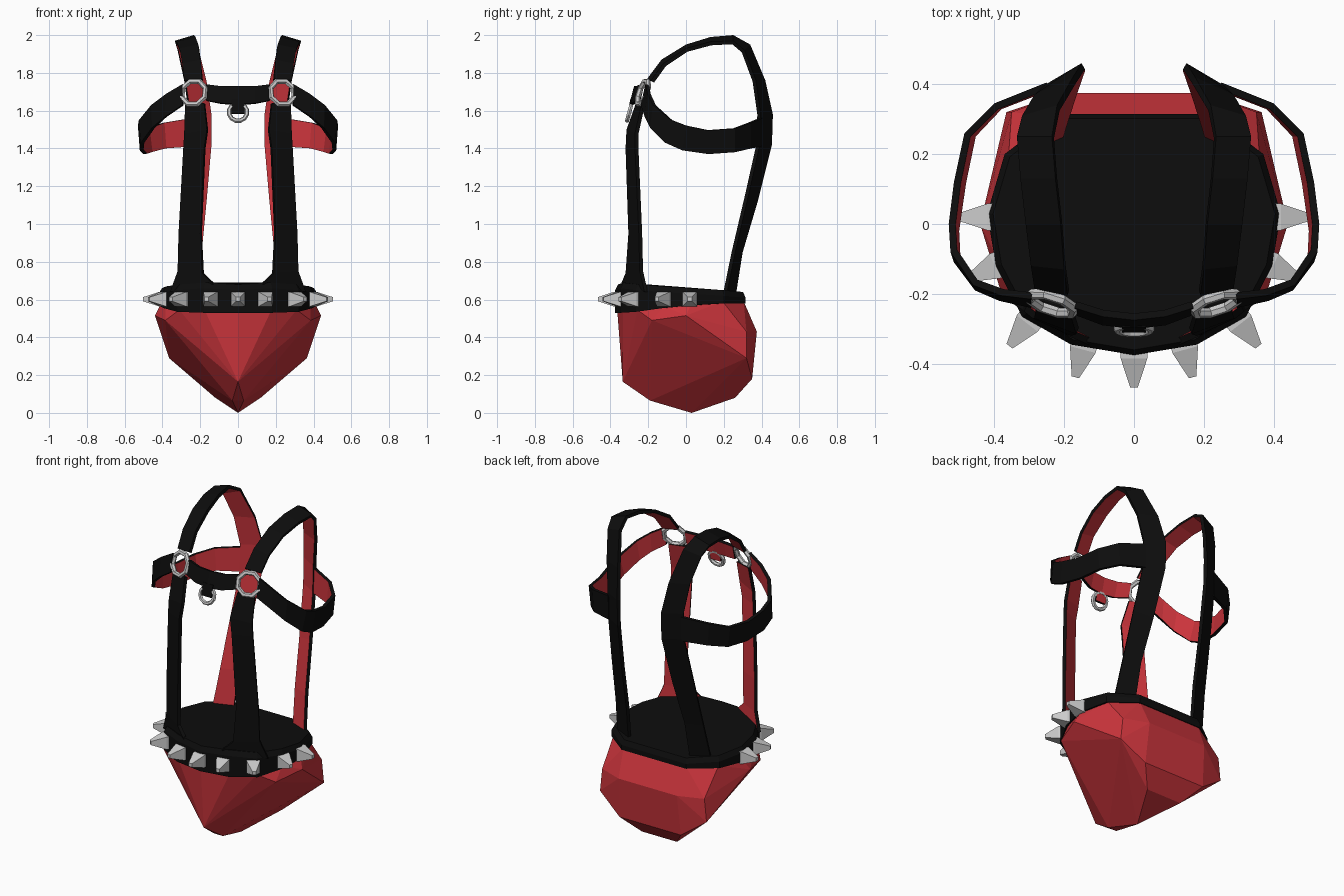
import bpy, bmesh, math
from mathutils import Matrix, Vector

if "Cube" in bpy.data.objects:
    bpy.data.objects.remove(bpy.data.objects["Cube"])


def mat(name, col):
    m = bpy.data.materials.new(name)
    m.diffuse_color = (*col, 1)
    m.use_nodes = True
    m.node_tree.nodes["Principled BSDF"].inputs["Base Color"].default_value = m.diffuse_color
    return m


BLACK = mat("black_leather", (0.004, 0.004, 0.004))
RED = mat("red_lining", (0.6, 0.035, 0.045))


def make(name, bm, *mats):
    me = bpy.data.meshes.new(name)
    bm.to_mesh(me)
    bm.free()
    ob = bpy.data.objects.new(name, me)
    bpy.context.collection.objects.link(ob)
    for m in mats:
        me.materials.append(m)
    return ob


def strap(name, rows, mirror=True):
    """Ribbon between two edges: black outside, red lining inside."""
    bm = bmesh.new()
    vs = [(bm.verts.new(r[:3]), bm.verts.new(r[3:])) for r in rows]
    for (a, b), (c, d) in zip(vs, vs[1:]):
        bm.faces.new((a, b, d, c))
    bm.normal_update()
    core = Vector((0, 0.05, 1.3))
    if sum(f.normal.dot(f.calc_center_median() - core) for f in bm.faces) < 0:
        bmesh.ops.reverse_faces(bm, faces=bm.faces[:])
    ob = make(name, bm, BLACK, RED)
    s = ob.modifiers.new("thickness", 'SOLIDIFY')
    s.thickness, s.offset, s.material_offset = 0.02, -1, 1
    if mirror:
        ob.modifiers.new("mirror", 'MIRROR').use_mirror_merge = False
    return ob


# straps: each row is one edge point followed by the opposite edge point
strap("front_strap", [
    (.36, -.22, .64, .13, -.345, .68), (.32, -.245, .75, .19, -.32, .74),
    (.315, -.25, .95, .20, -.305, .95), (.29, -.27, 1.4, .18, -.32, 1.4),
    (.285, -.27, 1.48, .165, -.315, 1.5), (.28, -.235, 1.64, .18, -.265, 1.64)])
strap("shoulder_back_strap", [
    (.285, -.185, 1.76, .19, -.205, 1.77), (.295, -.12, 1.85, .20, -.13, 1.87),
    (.31, 0, 1.93, .21, 0, 1.95), (.325, .13, 1.965, .225, .13, 1.99),
    (.335, .25, 1.97, .235, .25, 2.0), (.32, .31, 1.92, .22, .34, 1.95),
    (.285, .37, 1.76, .175, .42, 1.76), (.26, .395, 1.58, .15, .46, 1.58),
    (.26, .39, 1.42, .15, .455, 1.42), (.28, .33, 1.15, .175, .38, 1.12),
    (.30, .26, .85, .20, .30, .85), (.32, .215, .63, .21, .265, .63)])
strap("arm_strap", [
    (.295, -.215, 1.74, .295, -.24, 1.63), (.38, -.205, 1.69, .385, -.22, 1.57),
    (.46, -.175, 1.63, .455, -.19, 1.51), (.525, -.08, 1.55, .515, -.11, 1.43),
    (.53, 0, 1.52, .52, -.02, 1.39), (.515, .12, 1.495, .50, .12, 1.37),
    (.485, .26, 1.505, .47, .26, 1.38), (.40, .345, 1.535, .39, .345, 1.4),
    (.25, .405, 1.56, .25, .40, 1.41)])
half = [(.17, -.24, 1.74, .17, -.26, 1.655), (.09, -.265, 1.73, .09, -.29, 1.64)]
flip = [(-a, b, c, -d, e, f) for a, b, c, d, e, f in half]
strap("chest_strap", half + [(0, -.275, 1.73, 0, -.30, 1.635)] + flip[::-1], False)
strap("ring_tab", [(.035, -.295, 1.66, -.035, -.295, 1.66),
                   (.035, -.31, 1.585, -.035, -.31, 1.585)], False)

# belt with closed top: x, y, lower z, upper z
belt = [(0, -.375, .53, .68), (.18, -.345, .53, .69), (.32, -.265, .535, .68),
        (.395, -.12, .555, .67), (.42, .03, .57, .66), (.37, .2, .58, .65),
        (.22, .315, .58, .64)]
loop = belt + [(-x, y, a, b) for x, y, a, b in belt[:0:-1]]
bm = bmesh.new()
low = [bm.verts.new((x, y, a)) for x, y, a, b in loop]
mid = [bm.verts.new((x, y, b - .03)) for x, y, a, b in loop]
top = [bm.verts.new((x * .96, y * .96, b)) for x, y, a, b in loop]
n = len(loop)
for p, q in ((low, mid), (mid, top)):
    for i in range(n):
        j = (i + 1) % n
        bm.faces.new((p[i], p[j], q[j], q[i]))
bm.faces.new(top)
bm.faces.new(low[::-1])
make("belt", bm, BLACK)

# faceted brief: hull of the waist, leg edges, seat and crotch points
pts = [(x * .97, y * .97, a + .01) for x, y, a, b in belt] + [
    (.44, 0, .515), (.385, -.18, .49), (0, -.335, .165), (.03, -.19, .065),
    (0, .03, 0), (.12, .26, .08), (.21, .35, .18), (.365, .32, .29),
    (.2, .375, .43), (.35, .32, .43)]
bm = bmesh.new()
for x, y, z in pts:
    bm.verts.new((x, y, z))
    if x > 0:
        bm.verts.new((-x, y, z))
bmesh.ops.convex_hull(bm, input=bm.verts[:])
bmesh.ops.delete(bm, geom=[v for v in bm.verts if not v.link_faces], context='VERTS')
bmesh.ops.recalc_face_normals(bm, faces=bm.faces[:])
make("brief", bm, RED)

# square studs: short block then taper, pointing away from the belt
spots = [(0, -.36, 0)] + [(s * x, y, s * a) for s in (1, -1) for x, y, a in
                          ((.14, -.335, 15), (.29, -.265, 38), (.375, -.11, 65), (.395, .02, 90))]
for x, y, ang in spots:
    bm = bmesh.new()
    rings = []
    for w, d in ((.038, 0), (.038, .025), (.011, .107)):
        rings.append([bm.verts.new((u * w, -d, v * w))
                      for u, v in ((-1, -1), (1, -1), (1, 1), (-1, 1))])
    for p, q in zip(rings, rings[1:]):
        for i in range(4):
            bm.faces.new((p[i], p[i - 3], q[i - 3], q[i]))
    bm.faces.new(rings[0][::-1])
    bm.faces.new(rings[-1])
    bmesh.ops.recalc_face_normals(bm, faces=bm.faces[:])
    bm.transform(Matrix.Translation((x, y, .602)) @ Matrix.Rotation(math.radians(ang), 4, 'Z'))
    make("belt_spike", bm)


# metal rings
def ring(name, loc, yaw, tilt, major, minor, seg):
    bpy.ops.mesh.primitive_torus_add(major_segments=seg, minor_segments=6,
                                     major_radius=major, minor_radius=minor)
    ob = bpy.context.object
    ob.name = name
    ob.data.transform(Matrix.Translation(loc)
                      @ Matrix.Rotation(math.radians(yaw), 4, 'Z')
                      @ Matrix.Rotation(math.radians(tilt), 4, 'X')
                      @ Matrix.Rotation(math.pi / seg, 4, 'Z'))


for s in (1, -1):
    ring("strap_ring", (s * .235, -.228, 1.695), s * 18, 72, .068, .015, 8)
ring("hanging_ring", (0, -.30, 1.592), 0, 75, .048, .012, 12)
